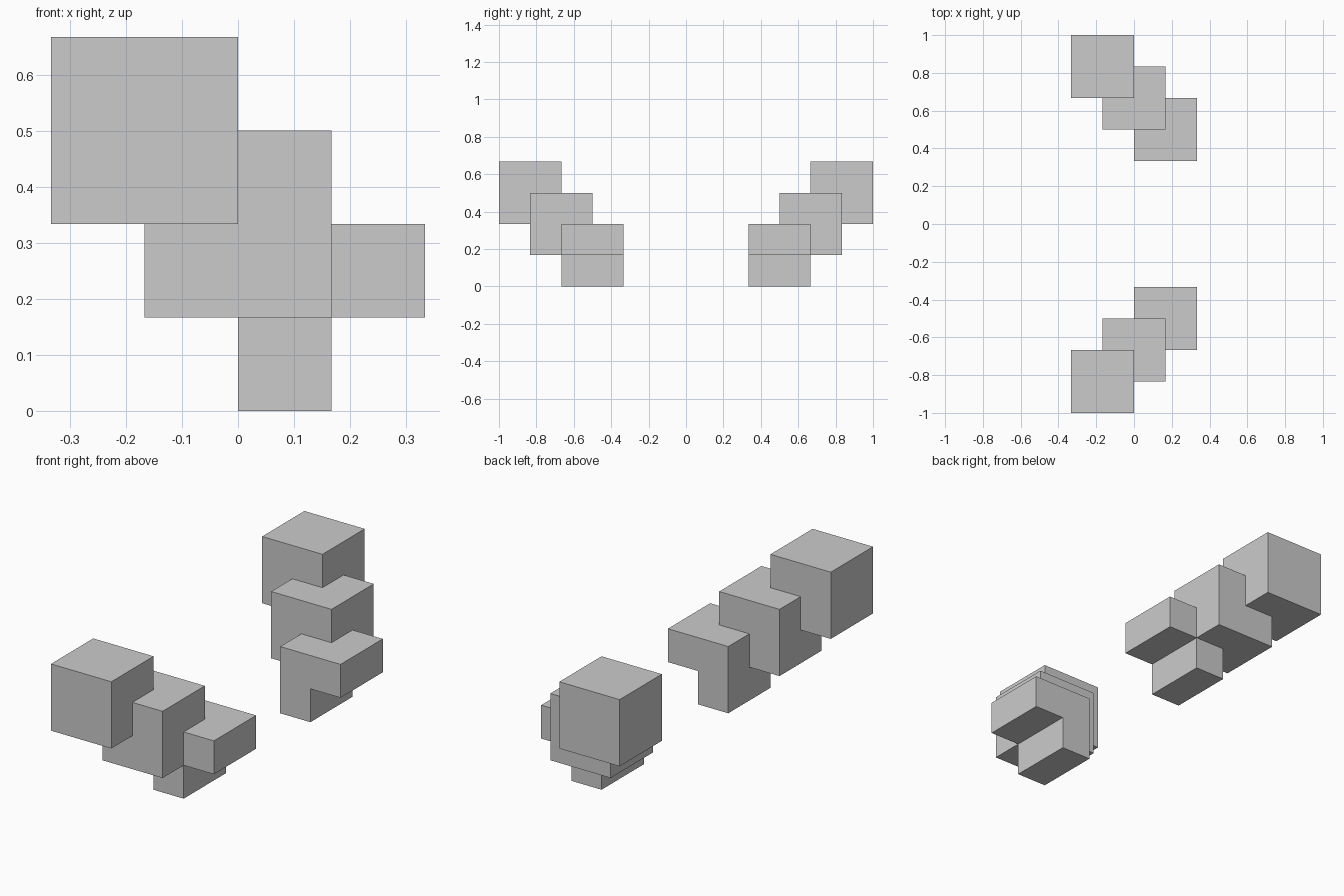
import bpy

if "Cube" in bpy.data.objects:
    bpy.data.objects.remove(bpy.data.objects["Cube"])

U = 1 / 6  # grid unit: half a cube edge


def mirrored_prism(name, profile, y0, y1):
    """Extrude an x/z outline along y and mirror it to the other side."""
    n = len(profile)
    verts = [(x * U, y * U, z * U) for y in (y0, y1) for x, z in profile]
    faces = [tuple(range(n)), tuple(range(2 * n - 1, n - 1, -1))]
    faces += [(i, i + n, (i + 1) % n + n, (i + 1) % n) for i in range(n)]
    mesh = bpy.data.meshes.new(name)
    mesh.from_pydata(verts, [], faces)
    ob = bpy.data.objects.new(name, mesh)
    bpy.context.collection.objects.link(ob)
    mod = ob.modifiers.new("mirror", 'MIRROR')
    mod.use_axis = (False, True, False)
    mod.use_mirror_merge = False
    return ob


def square(x, z):
    return [(x, z), (x + 2, z), (x + 2, z + 2), (x, z + 2)]


# Upper and middle cubes of each diagonal stair
mirrored_prism("upper_cube", square(-2, 2), -6, -4)
mirrored_prism("middle_cube", square(-1, 1), -5, -3)

# Lowest block, with its outer bottom edge notched away
mirrored_prism("lower_notched_block",
               [(0, 0), (1, 0), (1, 1), (2, 1), (2, 2), (0, 2)], -4, -2)
